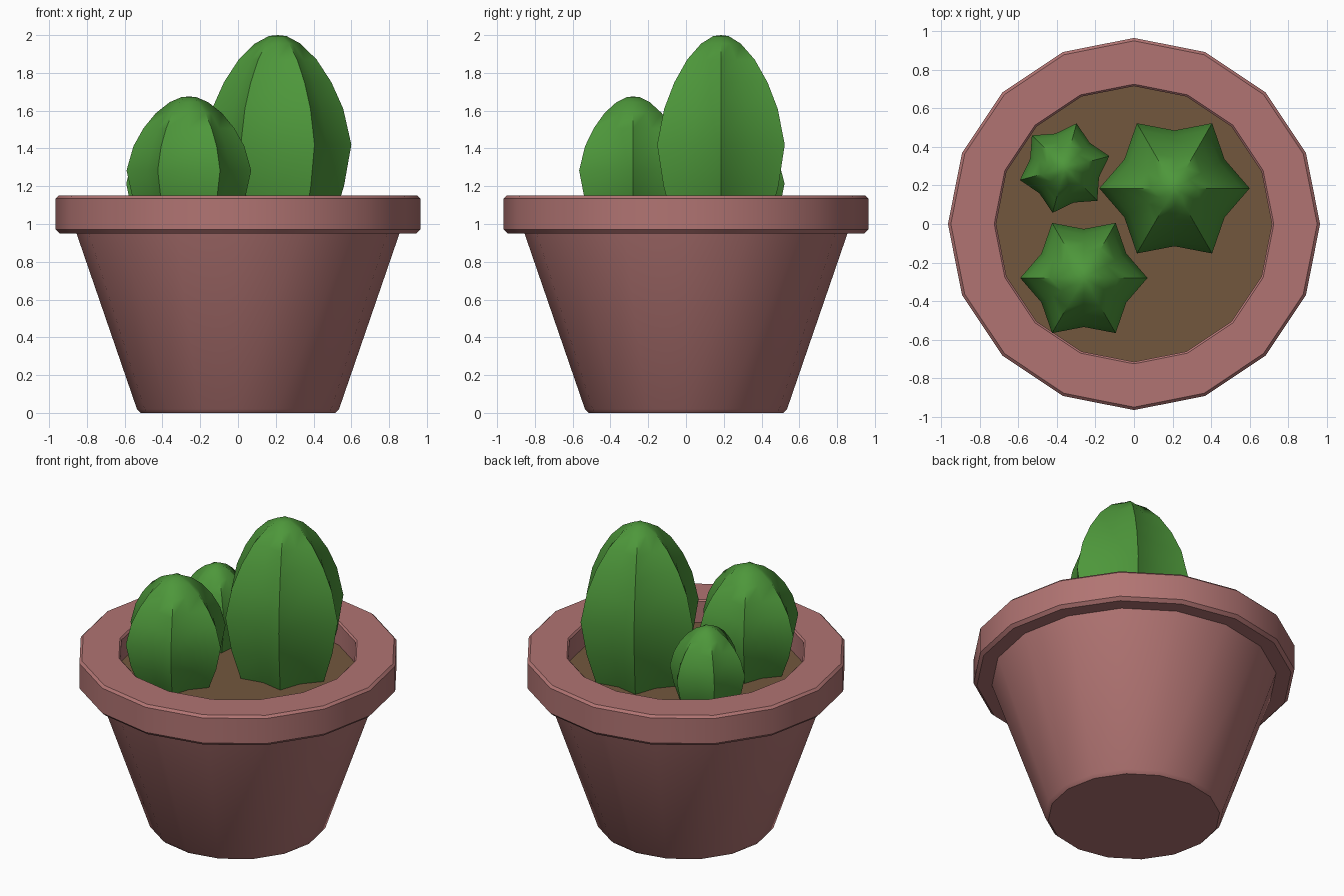
import bpy, bmesh, math

if "Cube" in bpy.data.objects:
    bpy.data.objects.remove(bpy.data.objects["Cube"])


def material(name, rgb):
    m = bpy.data.materials.new(name)
    m.diffuse_color = (*rgb, 1)
    m.use_nodes = True
    m.node_tree.nodes["Principled BSDF"].inputs["Base Color"].default_value = m.diffuse_color
    return m


TERRACOTTA = material("terracotta", (0.44, 0.175, 0.17))
EARTH = material("brown earth", (0.17, 0.095, 0.047))
GREEN = material("cactus green", (0.075, 0.31, 0.043))


def lathe(name, profile, sides, mat, ratio=1.0, smooth=35):
    """Revolve (radius, z) points; every second column is scaled by ratio to make ribs."""
    bm = bmesh.new()
    rings = []
    for r, z in profile:
        if r == 0:
            rings.append([bm.verts.new((0, 0, z))] * sides)
            continue
        ring = []
        for i in range(sides):
            a = 2 * math.pi * i / sides
            k = r * (ratio if i % 2 else 1)
            ring.append(bm.verts.new((k * math.cos(a), k * math.sin(a), z)))
        rings.append(ring)
    for low, high in zip(rings, rings[1:]):
        for i in range(sides):
            j = (i + 1) % sides
            corners = list(dict.fromkeys((low[i], low[j], high[j], high[i])))
            bm.faces.new(corners)
    bmesh.ops.recalc_face_normals(bm, faces=bm.faces)
    mesh = bpy.data.meshes.new(name)
    bm.to_mesh(mesh)
    bm.free()
    mesh.materials.append(mat)
    ob = bpy.data.objects.new(name, mesh)
    bpy.context.collection.objects.link(ob)
    bpy.context.view_layer.objects.active = ob
    ob.select_set(True)
    bpy.ops.object.shade_smooth_by_angle(angle=math.radians(smooth))
    ob.select_set(False)
    return ob


SOIL = 1.0

# Pot: tapered body, overhanging rim and inner wall down to the soil
lathe("pot", [(0, 0), (0.515, 0), (0.535, 0.02), (0.855, 0.95),
              (0.945, 0.95), (0.965, 0.97), (0.965, 1.135), (0.95, 1.15),
              (0.725, 1.15), (0.715, 1.14), (0.715, SOIL - 0.02), (0, SOIL - 0.02)],
      16, TERRACOTTA)

# Soil
soil = lathe("soil", [(0.715, SOIL - 0.01), (0.715, SOIL), (0, SOIL)], 16, EARTH)

# Cacti: one ribbed bud profile, as fractions of radius and height
BUD = [(0.65, -0.06), (0.74, 0.0), (0.9, 0.2), (1.0, 0.42), (0.89, 0.61),
       (0.73, 0.75), (0.53, 0.87), (0.31, 0.955), (0.12, 0.995), (0, 1.0)]
for name, x, y, radius, top, turn in (
        ("large_cactus", 0.21, 0.185, 0.39, 2.0, 0),
        ("medium_cactus", -0.26, -0.28, 0.33, 1.675, 0),
        ("small_cactus", -0.36, 0.29, 0.24, 1.51, 15)):
    h = top - SOIL
    ob = lathe(name, [(r * radius, z * h) for r, z in BUD], 12, GREEN, 0.77, 60)
    ob.location = (x, y, SOIL)
    ob.rotation_euler.z = math.radians(turn)
